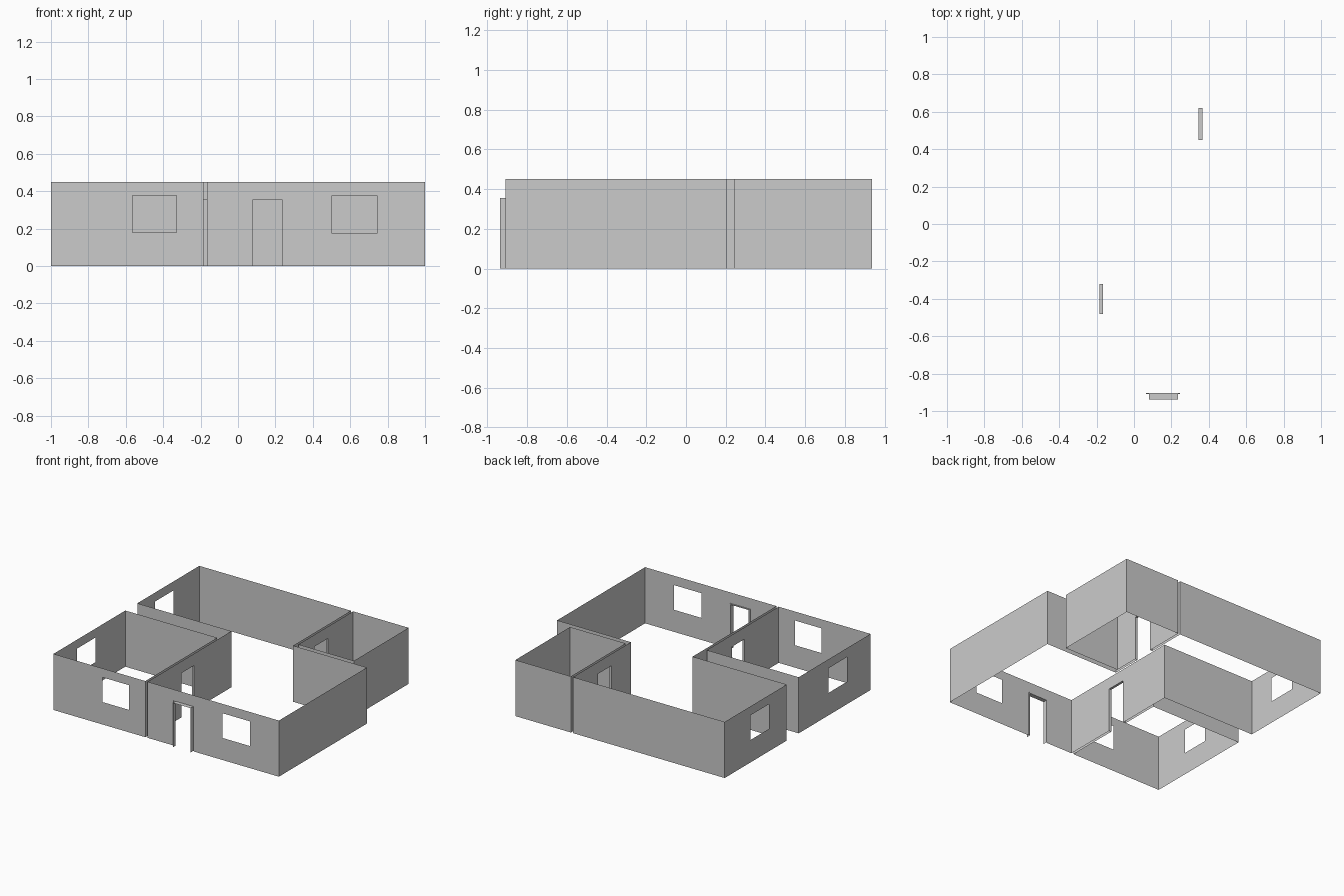
import bpy, bmesh
from mathutils import Vector

if "Cube" in bpy.data.objects:
    bpy.data.objects.remove(bpy.data.objects["Cube"])

H = 0.45            # wall height
DOOR = 0.355        # inner door height
WIN = (0.18, 0.378) # window sill and head


def finish(name, bm):
    bmesh.ops.remove_doubles(bm, verts=bm.verts, dist=1e-5)
    me = bpy.data.meshes.new(name)
    bm.to_mesh(me)
    bm.free()
    ob = bpy.data.objects.new(name, me)
    bpy.context.collection.objects.link(ob)
    return ob


def wall(bm, p, q, holes=()):
    """Vertical sheet from p to q; each hole is (u0, u1, z0, z1) in the world axis it runs along."""
    axis = 0 if abs(q[0] - p[0]) > abs(q[1] - p[1]) else 1
    us = sorted({p[axis], q[axis], *[u for h in holes for u in h[:2]]}, reverse=q[axis] < p[axis])
    zs = sorted({0, H, *[z for h in holes for z in h[2:]]})

    def pt(u, z):
        return (u, p[1], z) if axis == 0 else (p[0], u, z)
    for a, b in zip(us, us[1:]):
        for c, d in zip(zs, zs[1:]):
            u, z = (a + b) / 2, (c + d) / 2
            if not any(h[0] < u < h[1] and h[2] < z < h[3] for h in holes):
                bm.faces.new([bm.verts.new(pt(*k)) for k in ((a, c), (b, c), (b, d), (a, d))])


def room(name, corners, holes):
    """Closed loop of wall sheets; holes maps wall number to its openings."""
    bm = bmesh.new()
    for i, p in enumerate(corners):
        wall(bm, p, corners[(i + 1) % len(corners)], holes.get(i, ()))
    finish(name, bm)


def lining(name, sections):
    """Door surround: consecutive three-sided arches bridged together."""
    bm = bmesh.new()
    loops = [[bm.verts.new(v) for v in s] for s in sections]
    for s, t in zip(loops, loops[1:]):
        for i in range(3):
            bm.faces.new((s[i], s[i + 1], t[i + 1], t[i]))
    finish(name, bm)


def arch_x(x0, x1, y, h):
    return [(x0, y, 0), (x0, y, h), (x1, y, h), (x1, y, 0)]


def arch_y(y0, y1, x, h):
    return [(x, y0, 0), (x, y0, h), (x, y1, h), (x, y1, 0)]


F, B = -0.91, 0.938
left_door = (-0.48, -0.32, 0, DOOR)
back_door = (0.45, 0.62, 0, DOOR)

# Front left bedroom
room("front_left_room_walls",
     [(-1, F), (-0.185, F), (-0.185, 0), (-1, 0)],
     {0: [(-0.565, -0.33, *WIN)], 1: [left_door], 3: [(-0.61, -0.38, *WIN)]})

# Main room, stepped around the two small rooms
room("main_room_walls",
     [(-0.165, F), (1, F), (1, 0.205), (0.345, 0.205), (0.345, B),
      (-1, B), (-1, 0.152), (-0.165, 0.152)],
     {0: [(0.065, 0.245, 0, 0.363), (0.5, 0.745, 0.177, 0.375)],
      3: [back_door], 5: [(0.375, 0.61, *WIN)], 7: [left_door]})

# Small back right room
room("back_room_walls",
     [(0.365, 0.245), (0.857, 0.245), (0.857, B), (0.365, B)],
     {3: [back_door]})

# Linings joining the paired walls at the inner doors
lining("left_door_lining", [arch_y(-0.48, -0.32, x, DOOR) for x in (-0.185, -0.165)])
lining("back_door_lining", [arch_y(0.45, 0.62, x, DOOR) for x in (0.345, 0.365)])

# Front door surround: shallow rebate, then a frame projecting outward
lining("front_door_frame", [arch_x(0.065, 0.245, F, 0.363),
                            arch_x(0.065, 0.245, F + 0.007, 0.363),
                            arch_x(0.079, 0.236, F + 0.007, 0.356),
                            arch_x(0.079, 0.236, -0.938, 0.356)])
